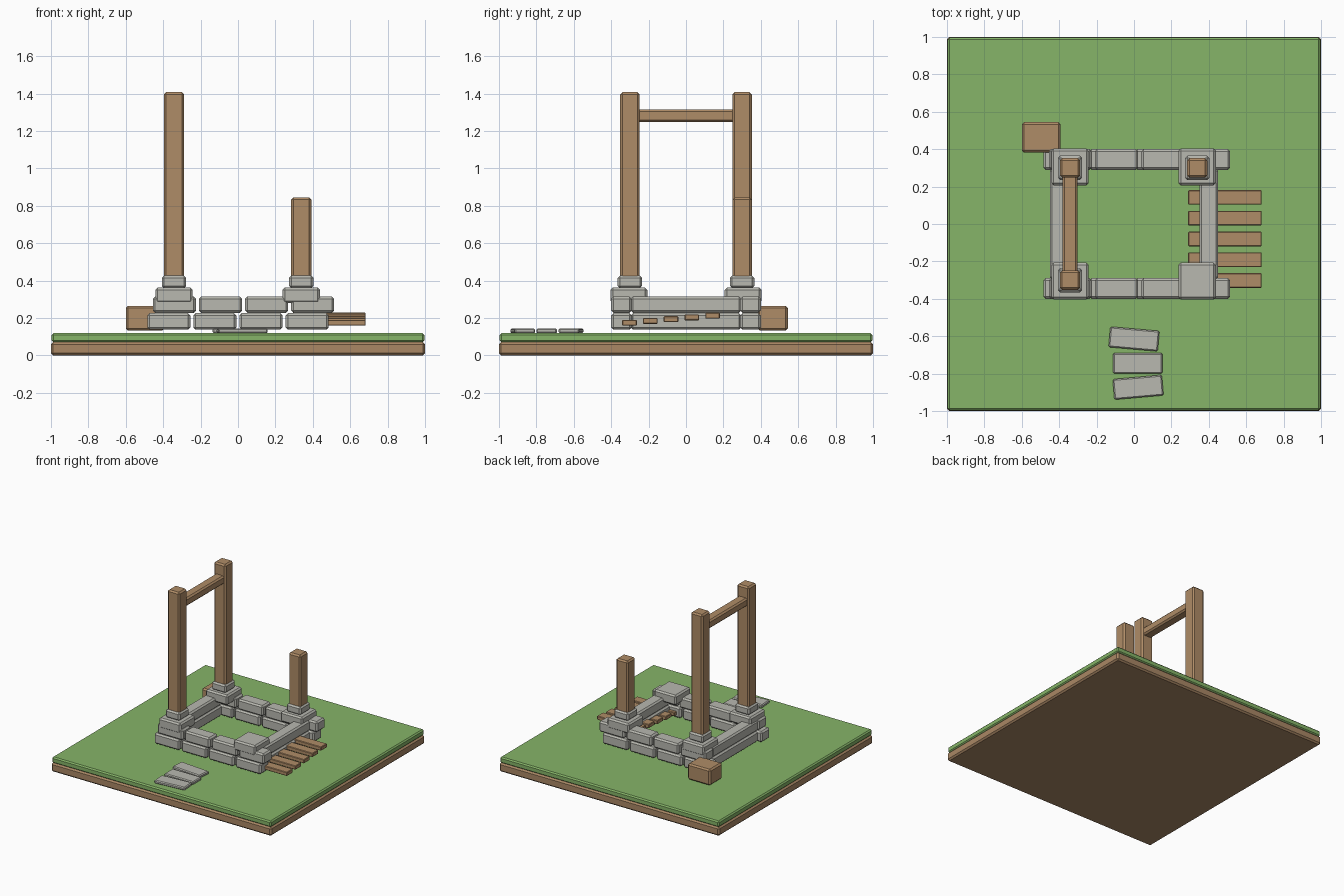
import bpy, bmesh, math

if "Cube" in bpy.data.objects:
    bpy.data.objects.remove(bpy.data.objects["Cube"])


def material(name, rgb):
    m = bpy.data.materials.new(name)
    m.diffuse_color = (*rgb, 1)
    m.use_nodes = True
    m.node_tree.nodes["Principled BSDF"].inputs["Base Color"].default_value = m.diffuse_color
    return m


GRASS = material("grass green", (0.238, 0.462, 0.138))
DIRT = material("dirt brown", (0.40, 0.245, 0.13))
WOOD = material("wood brown", (0.43, 0.262, 0.135))
STONE = material("stone grey", (0.48, 0.48, 0.435))


def block(name, mat, x, y, z, bevel=0.012, turn=0):
    """Chamfered box from (min, max) ranges, optionally turned about z."""
    mesh = bpy.data.meshes.new(name)
    bm = bmesh.new()
    bmesh.ops.create_cube(bm, size=1)
    bmesh.ops.scale(bm, vec=[r[1] - r[0] for r in (x, y, z)], verts=bm.verts)
    bmesh.ops.bevel(bm, geom=bm.edges[:], offset=bevel, segments=1,
                    affect='EDGES', profile=0.5)
    bm.to_mesh(mesh)
    bm.free()
    mesh.materials.append(mat)
    ob = bpy.data.objects.new(name, mesh)
    ob.location = [sum(r) / 2 for r in (x, y, z)]
    ob.rotation_euler.z = math.radians(turn)
    bpy.context.collection.objects.link(ob)
    return ob


def around(c, half):
    return (c - half, c + half)


# Ground tile
block("dirt_base", DIRT, (-1, 1), (-1, 1), (0, 0.072), 0.012)
block("grass_layer", GRASS, (-0.996, 0.996), (-0.996, 0.996), (0.07, 0.12), 0.01)

# Staggered stone courses at front and back
LOW, HIGH = (0.138, 0.226), (0.228, 0.315)
for side, yc in (("front", -0.345), ("back", 0.345)):
    for course, start, z in (("lower", -0.485, LOW), ("upper", -0.455, HIGH)):
        for i in range(4):
            x0 = start + i * 0.2465
            block(f"{side}_{course}_stone", STONE, (x0, x0 + 0.23),
                  around(yc, 0.055), z)

# Long stones on the left and right
for side, xc in (("left", -0.40), ("right", 0.40)):
    for course, z in (("lower", LOW), ("upper", HIGH)):
        block(f"{side}_{course}_stone", STONE, around(xc, 0.05), (-0.295, 0.295), z)

# Corner piers: wide cap, then a collar and post (one corner has lost its post)
for xc, yc, top in ((-0.342, -0.305, 1.408), (-0.342, 0.305, 1.408),
                    (0.338, 0.305, 0.845), (0.338, -0.305, None)):
    block("corner_cap", STONE, around(xc, 0.1), around(yc, 0.098), (0.28, 0.363))
    if top:
        yp = math.copysign(0.3, yc)
        block("post_collar", STONE, around(xc, 0.065), around(yp, 0.065), (0.36, 0.427))
        block("post", WOOD, around(xc, 0.054), around(yp, 0.052), (0.40, top))

# Beam joining the tall posts
block("cross_beam", WOOD, around(-0.342, 0.041), (-0.27, 0.27), (1.248, 1.316))

# Loose planks through the right wall, each a little higher than the last
for i in range(5):
    block("plank", WOOD, (0.29, 0.683), around(-0.302 + i * 0.111, 0.039),
          around(0.175 + i * 0.0095, 0.016), 0.004)

# Wooden crate at the back left corner
block("crate", WOOD, (-0.6, -0.393), (0.382, 0.545), (0.133, 0.265))

# Stepping stones
for xc, yc, turn in ((0, -0.615, -5), (0.02, -0.745, 0), (0.022, -0.873, 5)):
    block("stepping_stone", STONE, around(xc, 0.132), around(yc, 0.055),
          (0.118, 0.145), 0.007, turn)
